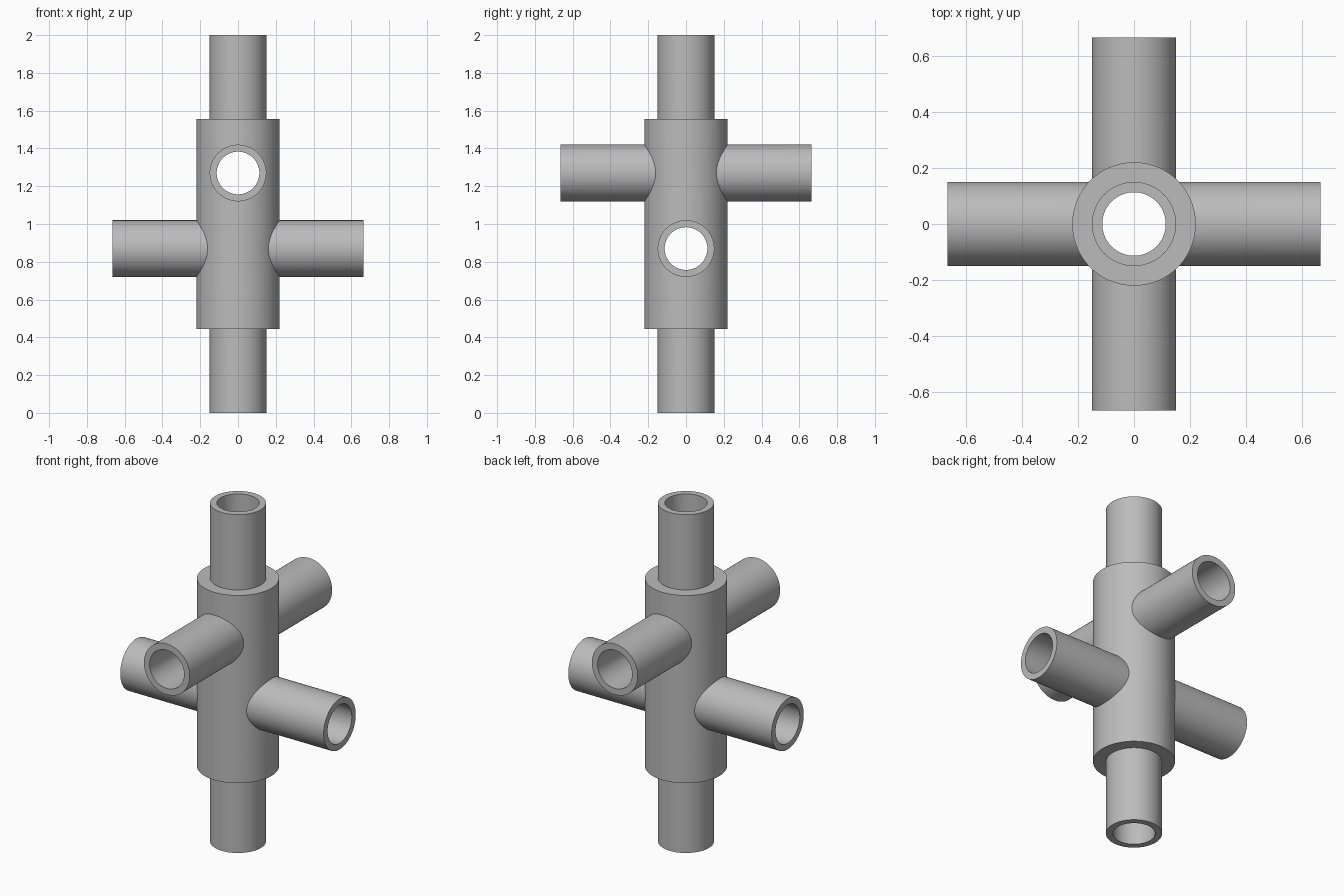
import bpy
import math
from mathutils import Vector

cube = bpy.data.objects.get("Cube")
if cube:
    bpy.data.objects.remove(cube, do_unlink=True)

SEGMENTS = 96
BODY_R, PIPE_R, BORE_R = 0.22, 0.15, 0.113
SPAN = 1.33            # tip to tip length of the side pipes
LOW_Z, HIGH_Z = 0.87, 1.27

metal = bpy.data.materials.new("plain grey")
metal.use_nodes = True
grey = (0.5, 0.5, 0.5, 1)
metal.diffuse_color = grey
metal.node_tree.nodes["Principled BSDF"].inputs["Base Color"].default_value = grey


def cylinder(name, radius, length, z, axis="Z"):
    """Capped cylinder centred on the main axis at height z."""
    quarter = math.pi / 2
    rotation = {"X": (0, quarter, 0), "Y": (quarter, 0, 0), "Z": (0, 0, 0)}[axis]
    bpy.ops.mesh.primitive_cylinder_add(
        vertices=SEGMENTS, radius=radius, depth=length,
        location=Vector((0, 0, z)), rotation=rotation)
    obj = bpy.context.object
    obj.name = name
    obj.data.materials.append(metal)
    return obj


def combine(target, tool, operation):
    """Apply a boolean and discard the tool object."""
    mod = target.modifiers.new(operation.lower(), "BOOLEAN")
    mod.operation = operation
    mod.solver = "EXACT"
    mod.object = tool
    bpy.context.view_layer.objects.active = target
    bpy.ops.object.modifier_apply(modifier=mod.name)
    bpy.data.objects.remove(tool, do_unlink=True)


# Thick central sleeve
junction = cylinder("pipe_junction", BODY_R, 1.11, 1.0)

# Pipes: name, length, height, axis
pipes = [
    ("upright_pipe", 2.0, 1.0, "Z"),
    ("side_pipe", SPAN, LOW_Z, "X"),
    ("front_back_pipe", SPAN, HIGH_Z, "Y"),
]
for name, length, z, axis in pipes:
    combine(junction, cylinder(name, PIPE_R, length, z, axis), "UNION")

# Open bores running right through every pipe
for name, length, z, axis in pipes:
    bore = cylinder(name + "_bore", BORE_R, length + 0.2, z, axis)
    combine(junction, bore, "DIFFERENCE")

# Smooth round walls with crisp rims and joints
bpy.ops.object.select_all(action="DESELECT")
junction.select_set(True)
bpy.context.view_layer.objects.active = junction
bpy.ops.object.shade_smooth_by_angle(angle=math.radians(25))
